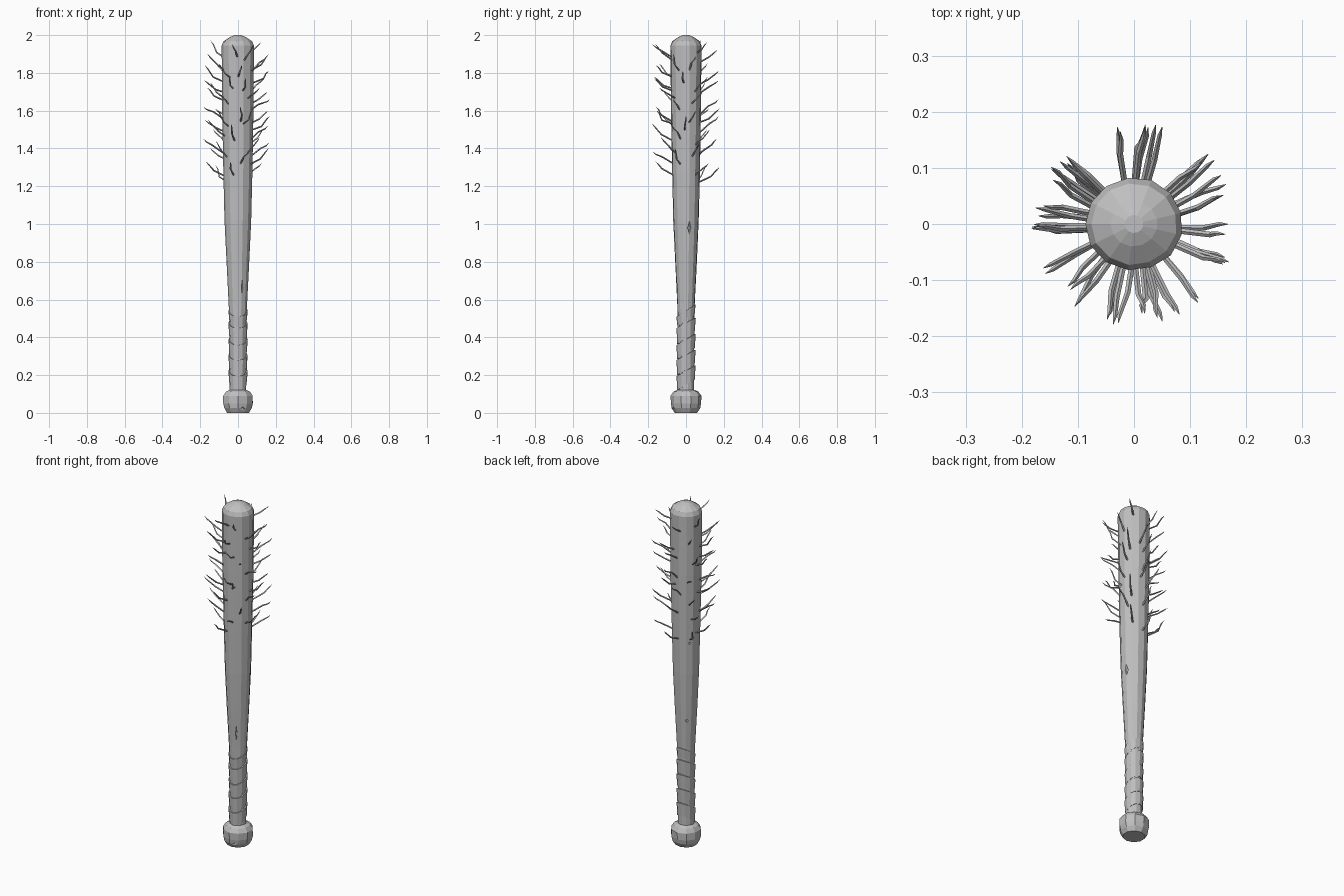
import bpy
import bmesh
import math
import random
from mathutils import Vector, Matrix

random.seed(4)

if "Cube" in bpy.data.objects:
    bpy.data.objects.remove(bpy.data.objects["Cube"], do_unlink=True)

grey = bpy.data.materials.new("plain grey")
grey.use_nodes = True
colour = (0.52, 0.52, 0.52, 1)
grey.diffuse_color = colour
grey.node_tree.nodes["Principled BSDF"].inputs["Base Color"].default_value = colour


def finish(bm, name):
    """Turn a bmesh into a flat-shaded grey object."""
    bmesh.ops.recalc_face_normals(bm, faces=bm.faces[:])
    mesh = bpy.data.meshes.new(name)
    bm.to_mesh(mesh)
    bm.free()
    mesh.materials.append(grey)
    obj = bpy.data.objects.new(name, mesh)
    bpy.context.collection.objects.link(obj)
    return obj


def skin(bm, rings, closed=False):
    """Bridge successive vertex rings; cap the ends unless closed."""
    count = len(rings[0])
    pairs = list(zip(rings, rings[1:]))
    if closed:
        pairs.append((rings[-1], rings[0]))
    else:
        bm.faces.new(rings[0])
        bm.faces.new(rings[-1])
    for a, b in pairs:
        for i in range(count):
            j = (i + 1) % count
            bm.faces.new((a[i], a[j], b[j], b[i]))


def turned(name, profile, sides, wobble=0.0, widen=1.0):
    """Turn a (radius, height) profile around the z axis, widened along x."""
    bm = bmesh.new()
    rings = []
    for radius, z in profile:
        ring = []
        for i in range(sides):
            angle = math.tau * (i + 0.5) / sides
            r = radius * (1 + random.uniform(-wobble, wobble))
            ring.append(bm.verts.new((widen * r * math.cos(angle), r * math.sin(angle), z)))
        rings.append(ring)
    skin(bm, rings)
    return finish(bm, name)


# Barrel, taper and handle core in one turned body
barrel = turned("bat_body", [
    (0.043, 0.08), (0.043, 0.48), (0.047, 0.58), (0.058, 0.8), (0.068, 1.02),
    (0.074, 1.27), (0.08, 1.6), (0.083, 1.945), (0.073, 1.968), (0.04, 1.99),
    (0.016, 2.0)], 13, 0.01, 1.05)

# Chunky end knob
knob = turned("handle_knob", [
    (0.06, 0.0), (0.075, 0.025), (0.081, 0.05), (0.081, 0.09),
    (0.066, 0.112), (0.046, 0.122)], 10, 0.02)


# Slanted grip wraps, higher at the back, each flaring to its upper lip
def grip_band(index, low, high):
    bm = bmesh.new()
    rings = []
    sides = 12
    lean = random.uniform(0.5, 0.75)
    for i in range(sides):
        angle = math.tau * i / sides
        ring = []
        for radius, z in ((0.037, low), (0.046, low), (0.051, high), (0.037, high)):
            r = radius + (random.uniform(-0.001, 0.001) if radius > 0.04 else 0)
            slant = lean * 0.045 * (math.sin(angle) + 1)
            ring.append(bm.verts.new((r * math.cos(angle), r * math.sin(angle), z + slant)))
        rings.append(ring)
    skin(bm, rings, closed=True)
    finish(bm, f"grip_wrap_{index}")


edges = (0.12, 0.2, 0.285, 0.365, 0.455, 0.515)
for n, (low, high) in enumerate(zip(edges, edges[1:])):
    grip_band(n + 1, low, high - 0.006)


# Shallow chips cut into the wood
def chip(target, name, angle, z, radius, width, height):
    bm = bmesh.new()
    bmesh.ops.create_cone(bm, cap_ends=True, segments=4, radius1=1, radius2=0.4, depth=1)
    turn = Matrix.Rotation(angle, 4, "Z") @ Matrix.Rotation(-math.pi / 2, 4, "Y")
    shape = Matrix.Diagonal((height, width, 0.016, 1))
    place = Matrix.Translation((radius * math.cos(angle), radius * math.sin(angle), z))
    bm.transform(place @ turn @ shape)
    cutter = finish(bm, name)
    cutter.hide_render = True
    cutter.hide_set(True)
    cut = target.modifiers.new(name, "BOOLEAN")
    cut.operation = "DIFFERENCE"
    cut.object = cutter


chips = [(15, 0.98, 0.068, 0.014, 0.045), (-65, 0.66, 0.052, 0.007, 0.06),
         (-65, 0.73, 0.055, 0.014, 0.015), (130, 0.74, 0.055, 0.014, 0.014),
         (75, 0.85, 0.061, 0.008, 0.06), (140, 1.2, 0.073, 0.012, 0.012)]
for n, (degrees, *size) in enumerate(chips):
    chip(barrel, f"chip_cutter_{n + 1}", math.radians(degrees), *size)
chip(knob, "knob_chip_cutter", math.radians(-70), 0.02, 0.075, 0.03, 0.02)


# Bent thorns: (bearing in degrees, tip heights)
thorns = [
    (17, 1.89, 1.6), (26, 1.7, 1.43), (42, 1.96, 1.78, 1.5, 1.32),
    (-3, 1.81, 1.57), (-18, 1.66, 1.4), (-27, 1.9, 1.52), (-52, 1.72, 1.46),
    (-66, 1.95, 1.6), (-76, 1.77, 1.38), (-85, 1.62, 1.84),
    (-101, 1.95, 1.53), (-108, 1.78, 1.33), (-124, 1.85, 1.6),
    (-134, 1.44, 1.7), (-152, 1.9, 1.55), (-176, 1.76, 1.62, 1.45),
    (178, 1.84, 1.33), (168, 1.55, 1.72), (148, 1.97, 1.75, 1.4),
    (136, 1.61, 1.85, 1.5, 1.31), (101, 1.92, 1.57), (85, 1.76, 1.45),
    (80, 1.66, 1.3), (74, 1.81, 1.61)]


def thorn(bm, bearing, tip_z):
    """One kinked four-sided spike pointing outward and upward."""
    reach = random.uniform(0.16, 0.183)
    kink = random.uniform(0.115, 0.14)
    rise = random.uniform(0.06, 0.1)
    share = random.uniform(0.3, 0.65)
    bend = random.uniform(-0.14, 0.14)

    def point(radius, angle, z):
        return Vector((radius * math.cos(angle), radius * math.sin(angle), z))

    path = [point(0.06, bearing - bend, tip_z - rise),
            point(kink, bearing - bend / 2, tip_z - rise * (1 - share)),
            point(reach - 0.015, bearing, tip_z - rise * 0.18),
            point(reach, bearing, tip_z)]
    side = Vector((-math.sin(bearing), math.cos(bearing), 0))
    rings = []
    for i, (centre, thick) in enumerate(zip(path, (0.005, 0.005, 0.0038, 0.0005))):
        along = (path[min(i + 1, 3)] - path[max(i - 1, 0)]).normalized()
        across = (side - along * side.dot(along)).normalized()
        up = along.cross(across) * 0.85
        rings.append([bm.verts.new(centre + offset * thick)
                      for offset in (across, up, -across, -up)])
    skin(bm, rings)


bm = bmesh.new()
for degrees, *tips in thorns:
    for tip in tips:
        thorn(bm, math.radians(degrees + random.uniform(-4, 4)), tip)
finish(bm, "thorns")
